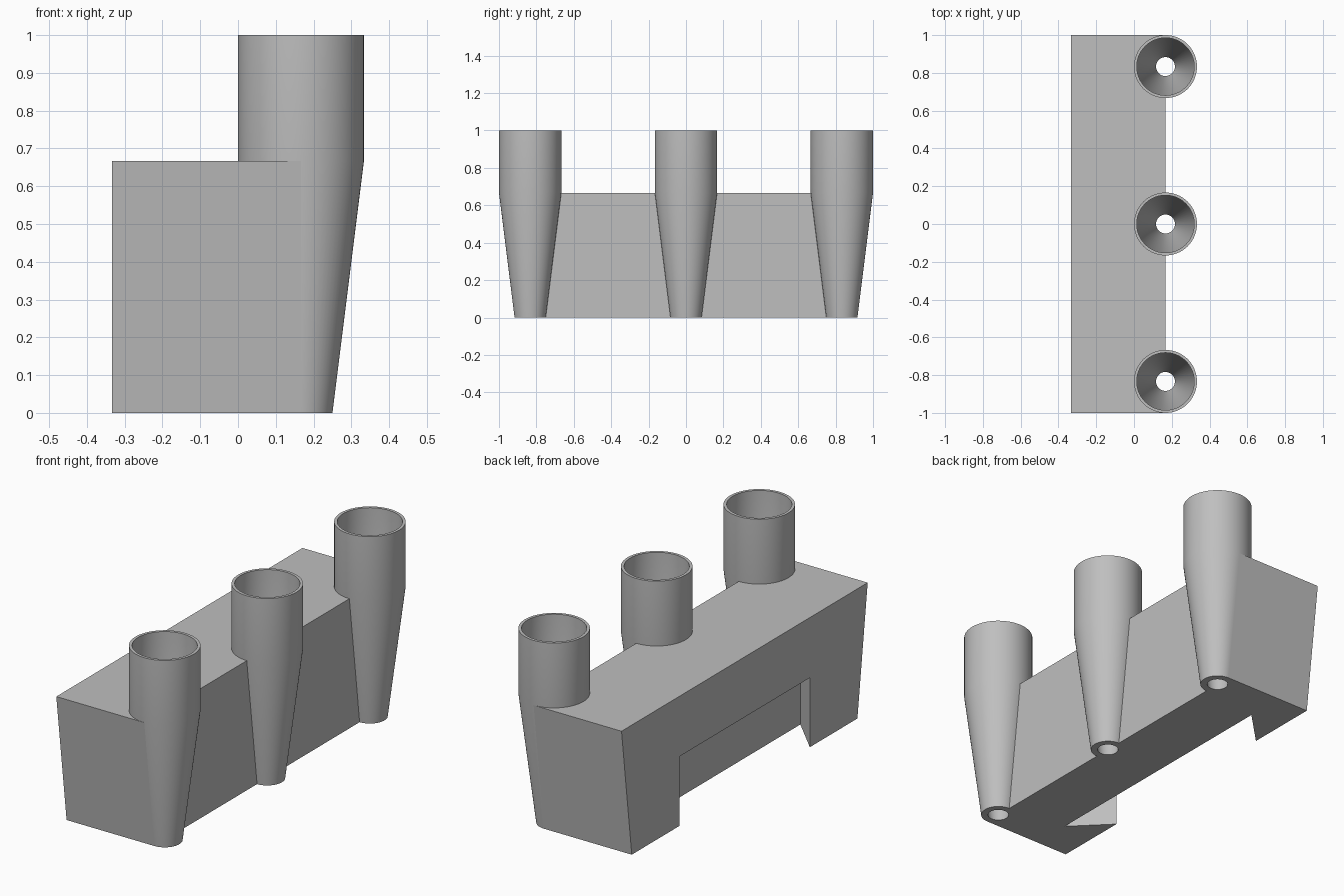
import bpy, bmesh
from math import cos, sin, pi, radians
from mathutils import Vector

if "Cube" in bpy.data.objects:
    bpy.data.objects.remove(bpy.data.objects["Cube"])

LEDGE = 2 / 3            # height of the block
BACK, AXIS = -1 / 3, 1 / 6   # block rear face, tube axis plane (x)
R_TOP, R_LOW = 1 / 6, 1 / 12
BORE_TOP, BORE_LOW = 0.152, 0.05
SPACING = 5 / 6
SEGMENTS = 64

grey = bpy.data.materials.new("plain grey")
grey.use_nodes = True
colour = (0.52, 0.52, 0.52, 1)
grey.diffuse_color = colour
grey.node_tree.nodes["Principled BSDF"].inputs["Base Color"].default_value = colour


def finish(bm, name):
    bmesh.ops.recalc_face_normals(bm, faces=bm.faces)
    mesh = bpy.data.meshes.new(name)
    bm.to_mesh(mesh)
    bm.free()
    mesh.materials.append(grey)
    obj = bpy.data.objects.new(name, mesh)
    bpy.context.collection.objects.link(obj)
    return obj


def prism(name, outline, offset):
    """Extrude a closed 3D outline along an offset."""
    bm = bmesh.new()
    face = bm.faces.new([bm.verts.new(p) for p in outline])
    new = bmesh.ops.extrude_face_region(bm, geom=[face])["geom"]
    bmesh.ops.translate(bm, vec=Vector(offset),
                        verts=[v for v in new if isinstance(v, bmesh.types.BMVert)])
    return finish(bm, name)


def lathe(name, profile, y, closed):
    """Revolve (radius, z) points about a tube axis; closed joins last to first."""
    bm = bmesh.new()
    rings = []
    for r, z in profile:
        angles = [2 * pi * i / SEGMENTS for i in range(SEGMENTS)]
        rings.append([bm.verts.new((AXIS + r * cos(a), y + r * sin(a), z)) for a in angles])
    pairs = list(zip(rings, rings[1:]))
    if closed:
        pairs.append((rings[-1], rings[0]))
    else:
        bm.faces.new(rings[0])
        bm.faces.new(rings[-1])
    for a, b in pairs:
        for i in range(SEGMENTS):
            j = (i + 1) % SEGMENTS
            bm.faces.new((a[i], a[j], b[j], b[i]))
    return finish(bm, name)


def cut(target, cutter):
    cutter.hide_render = True
    mod = target.modifiers.new("cut", "BOOLEAN")
    mod.operation, mod.solver, mod.object = "DIFFERENCE", "EXACT", cutter
    bpy.context.view_layer.objects.active = target
    bpy.ops.object.modifier_apply(modifier=mod.name)
    bpy.data.objects.remove(cutter)


# Block with ends leaning inwards towards the bottom
low = SPACING + R_LOW
block = prism("block", [(BACK, -low, 0), (BACK, low, 0), (BACK, 1, LEDGE), (BACK, -1, LEDGE)],
              (AXIS - BACK, 0, 0))

# Dovetail notch in the rear face, open at the bottom
mouth, depth, over = 0.53, 0.18, 0.05
x0, x1 = BACK - over, BACK + depth
w0, w1 = mouth - over, mouth + depth
cut(block, prism("notch_cutter",
                 [(x0, -w0, -over), (x1, -w1, -over), (x1, w1, -over), (x0, w0, -over)],
                 (0, 0, 0.357 + over)))

# Three funnel tubes, each seated in a clearance hole through the block
mid_top, mid_low = (R_TOP + BORE_TOP) / 2, (R_LOW + BORE_LOW) / 2
slope = (mid_top - mid_low) / LEDGE
for label, y in (("front", -SPACING), ("middle", 0), ("back", SPACING)):
    cut(block, lathe("hole_cutter",
                     [(mid_low - slope * over, -over), (mid_top, LEDGE), (mid_top, 1)], y, False))
    tube = lathe(label + "_tube",
                 [(R_LOW, 0), (R_TOP, LEDGE), (R_TOP, 1),
                  (BORE_TOP, 1), (BORE_TOP, LEDGE), (BORE_LOW, 0)], y, True)
    bpy.ops.object.select_all(action="DESELECT")
    tube.select_set(True)
    bpy.context.view_layer.objects.active = tube
    bpy.ops.object.shade_smooth_by_angle(angle=radians(30))
